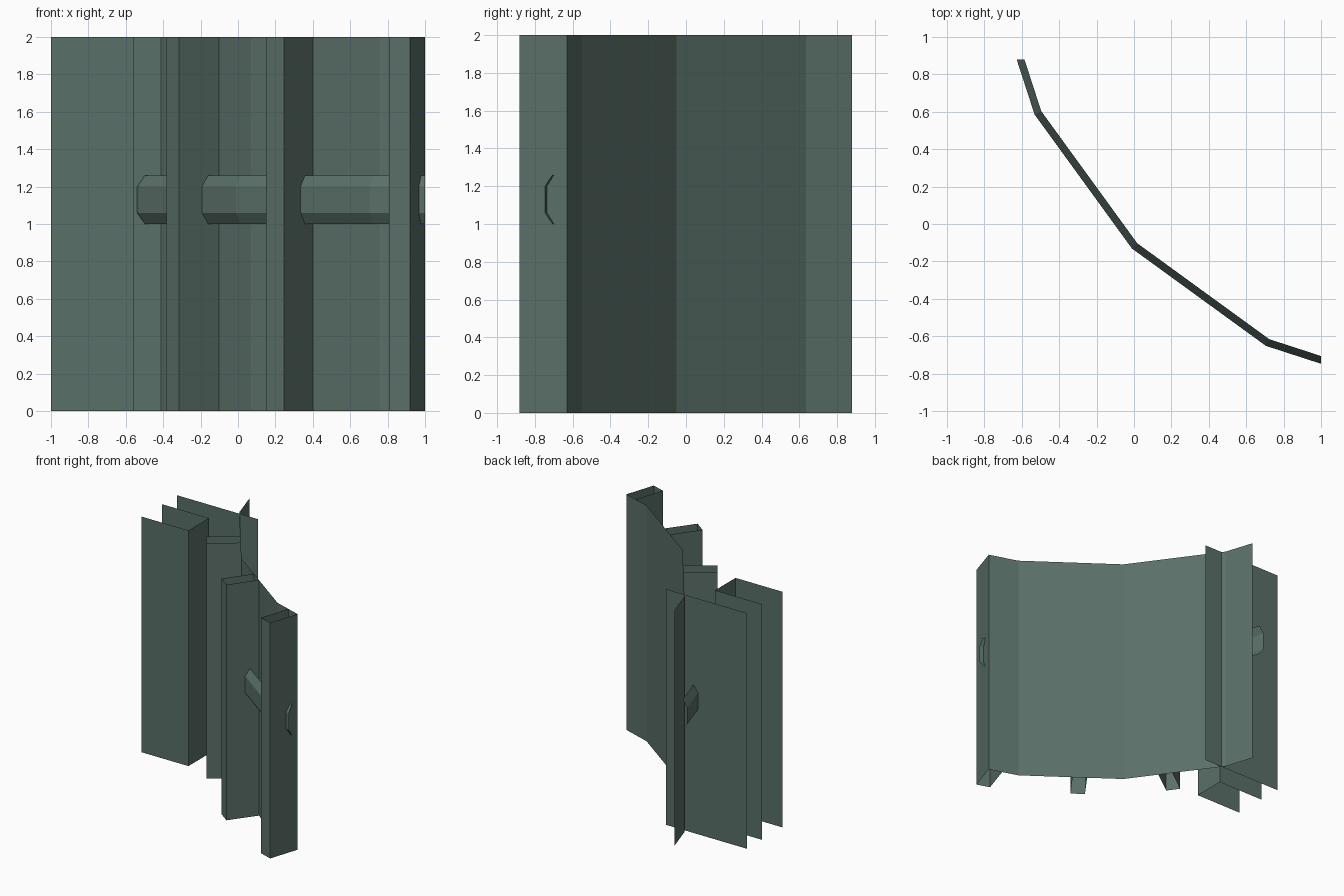
import bpy, bmesh, math
from mathutils import Vector

if "Cube" in bpy.data.objects:
    bpy.data.objects.remove(bpy.data.objects["Cube"])

# One flat grey-green paint
mat = bpy.data.materials.new("grey_green")
mat.diffuse_color = (0.102, 0.16, 0.138, 1)
mat.use_nodes = True
mat.node_tree.nodes["Principled BSDF"].inputs["Base Color"].default_value = mat.diffuse_color

CX, CY = 1.99, 1.87            # centre of the curved corner
R_WALL, R_RAIL, R_LIP = 2.717, 2.83, 2.79
CORNERS = [math.radians(a) for a in (189, 207, 225, 243, 261)]


def on_arc(radius, angle):
    return (CX + radius * math.cos(angle), CY + radius * math.sin(angle))


def sheet(name, rows, clip=False):
    """Skin a grid of points (list of rows) into a thin sheet."""
    bm = bmesh.new()
    grid = [[bm.verts.new(p) for p in row] for row in rows]
    for low, high in zip(grid, grid[1:]):
        for i in range(len(low) - 1):
            bm.faces.new((low[i], low[i + 1], high[i + 1], high[i]))
    if clip:                   # trim the arc where the straight walls begin
        for co, no in (((1, 0, 0), (1, 0, 0)), ((0, 0.88, 0), (0, 1, 0))):
            bmesh.ops.bisect_plane(bm, geom=bm.verts[:] + bm.edges[:] + bm.faces[:],
                                   plane_co=co, plane_no=no, clear_outer=True)
    mesh = bpy.data.meshes.new(name)
    bm.to_mesh(mesh)
    bm.free()
    mesh.materials.append(mat)
    obj = bpy.data.objects.new(name, mesh)
    bpy.context.collection.objects.link(obj)
    return obj


def upright(name, path, clip=False):
    return sheet(name, [[(x, y, z) for x, y in path] for z in (0, 2)], clip)


# Curved faceted wall
upright("curved_wall", [on_arc(R_WALL, a) for a in CORNERS], clip=True)

# Rail with chamfered profile, floating in front of the wall
profile = [(R_LIP, 1.0), (R_RAIL, 1.06), (R_RAIL, 1.2), (R_LIP, 1.26)]
sheet("rail", [[(*on_arc(r, a), z) for a in CORNERS] for r, z in profile], clip=True)

# Open-ended ribs standing square to each wall facet
INNER, OUTER, WIDTH = 2.683, 2.947, 0.117
for k, (deg, right) in enumerate(((216, 0.135), (234, -0.015), (252, -0.168))):
    a = math.radians(deg)
    n = Vector((math.cos(a), math.sin(a)))
    t = Vector((-n.y, n.x))
    c = Vector((CX, CY))
    left = right - WIDTH
    path = [c + n * d + t * s for d, s in
            ((INNER, left), (OUTER, left), (OUTER, right), (INNER, right))]
    upright(f"rib_{k + 1}", [tuple(p) for p in path])

# Straight end wall and its wide pillar, both open at the left edge
upright("end_wall", [(-1, 0.61), (-0.24, 0.61)])
upright("end_pillar", [(-1, 0.135), (-0.56, 0.135), (-0.56, 0.41), (-1, 0.41)])
